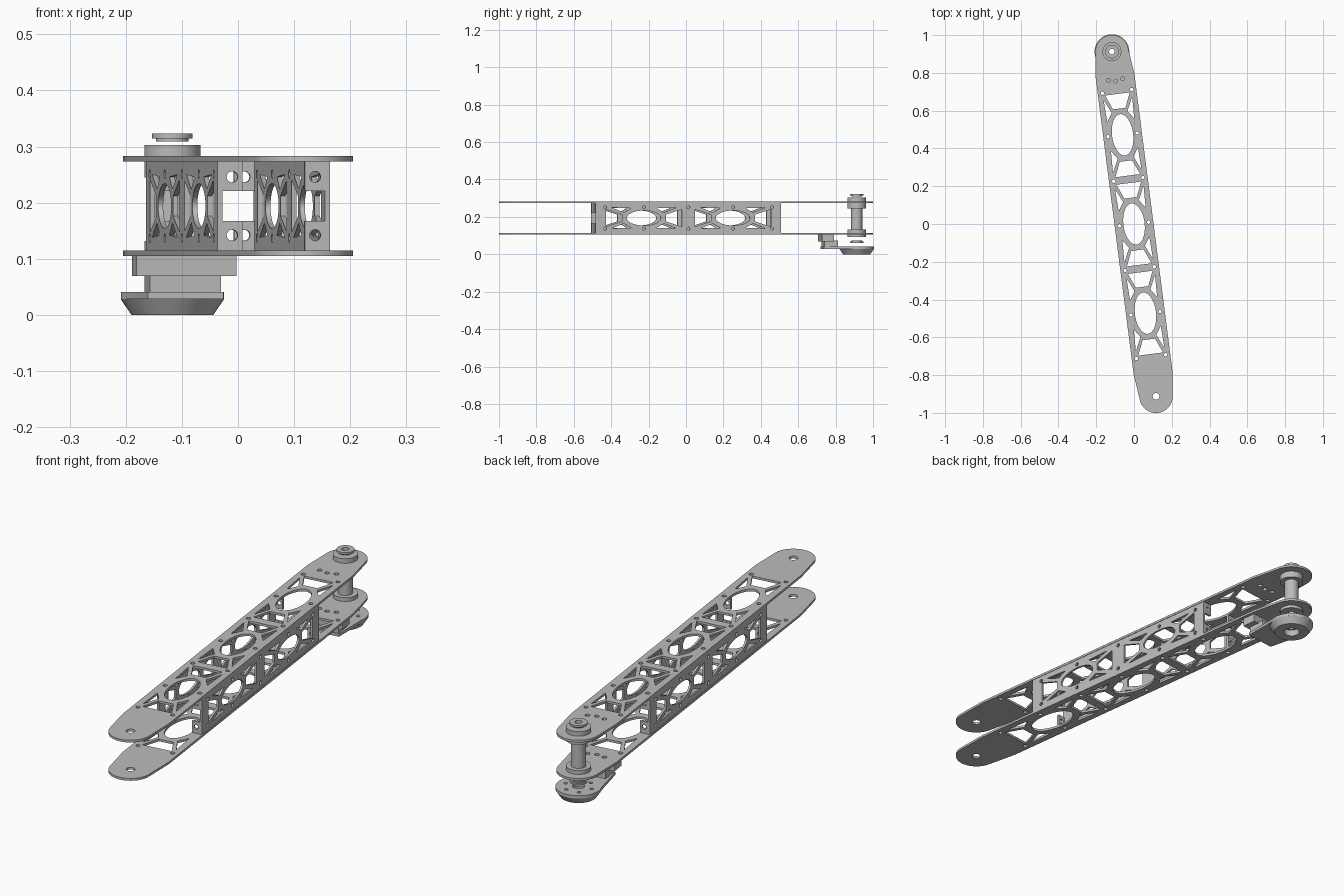
import bpy, bmesh, math
from mathutils import Matrix, Vector

cube = bpy.data.objects.get("Cube")
if cube:
    bpy.data.objects.remove(cube, do_unlink=True)

mat = bpy.data.materials.new("brushed grey")
mat.use_nodes = True
GREY = (0.5, 0.5, 0.5, 1)
mat.diffuse_color = GREY
mat.node_tree.nodes["Principled BSDF"].inputs["Base Color"].default_value = GREY

TURN = Matrix.Rotation(math.radians(7.3), 4, 'Z')   # the arm lies askew
FLAT = Matrix.Identity(4)
SIDE = Matrix(((0, 0, 1, 0), (1, 0, 0, 0), (0, 1, 0, 0), (0, 0, 0, 1)))
ACROSS = Matrix(((1, 0, 0, 0), (0, 0, -1, 0), (0, 1, 0, 0), (0, 0, 0, 1)))
PIVOT = 0.92


def finish(name, bm, matrix):
    bmesh.ops.remove_doubles(bm, verts=bm.verts, dist=1e-5)
    bmesh.ops.recalc_face_normals(bm, faces=bm.faces)
    mesh = bpy.data.meshes.new(name)
    bm.to_mesh(mesh)
    bm.free()
    mesh.materials.append(mat)
    obj = bpy.data.objects.new(name, mesh)
    bpy.context.collection.objects.link(obj)
    obj.matrix_world = TURN @ matrix
    bpy.ops.object.select_all(action='DESELECT')
    obj.select_set(True)
    bpy.context.view_layer.objects.active = obj
    bpy.ops.object.shade_smooth_by_angle(angle=math.radians(30))
    return obj


def sheet(name, loops, low, high, frame=FLAT):
    """Extruded outline; every loop after the first is a hole."""
    curve = bpy.data.curves.new(name + " outline", 'CURVE')
    curve.dimensions = '2D'
    curve.fill_mode = 'BOTH'
    curve.extrude = (high - low) / 2
    for loop in loops:
        spline = curve.splines.new('POLY')
        spline.points.add(len(loop) - 1)
        for point, (x, y) in zip(spline.points, loop):
            point.co = (x, y, 0, 1)
        spline.use_cyclic_u = True
    temp = bpy.data.objects.new("outline", curve)
    bpy.context.collection.objects.link(temp)
    graph = bpy.context.evaluated_depsgraph_get()
    mesh = bpy.data.meshes.new_from_object(temp.evaluated_get(graph))
    bm = bmesh.new()
    bm.from_mesh(mesh)
    bpy.data.objects.remove(temp)
    bpy.data.curves.remove(curve)
    bpy.data.meshes.remove(mesh)
    mid = Vector((0, 0, (low + high) / 2))
    return finish(name, bm, frame @ Matrix.Translation(mid))


def lathe(name, profile):
    """Closed radius and height profile spun about the pivot."""
    bm = bmesh.new()
    verts = [bm.verts.new((r, 0, z)) for r, z in profile]
    edges = [bm.edges.new((v, verts[i - 1])) for i, v in enumerate(verts)]
    bmesh.ops.spin(bm, geom=verts + edges, cent=(0, 0, 0), axis=(0, 0, 1),
                   angle=math.tau, steps=48)
    return finish(name, bm, Matrix.Translation((0, PIVOT, 0)))


def tube(name, inner, outer, low, high):
    return lathe(name, [(inner, low), (outer, low), (outer, high), (inner, high)])


def oval(x, y, a, b, n=40):
    return [(x + a * math.cos(math.tau * i / n), y + b * math.sin(math.tau * i / n))
            for i in range(n)]


def dot(x, y, r=0.01):
    return oval(x, y, r, r, 16)


def box(x0, x1, y0, y1):
    return [(x0, y0), (x1, y0), (x1, y1), (x0, y1)]


def truss(centre, half, oval_size, wide, narrow, tri):
    """One lattice bay along y: oval, two trapezoids, four triangles."""
    loops = [oval(0, centre, *oval_size)]
    for s in (1, -1):
        loops.append([(x, centre + s * y) for x, y in
                      ((-wide[0], wide[1]), (wide[0], wide[1]),
                       (narrow[0], narrow[1]), (-narrow[0], narrow[1]))])
        for m in (1, -1):
            loops.append([(m * x, centre + s * y) for x, y in tri])
    return loops


# Long top and bottom plates with rounded tapering ends
def cap(s):
    arc = [math.radians(5 + 170 * i / 32) for i in range(33)]
    pts = [(0.103, 0.79)] + [(0.088 * math.cos(t), PIVOT + 0.088 * math.sin(t))
                             for t in arc] + [(-0.103, 0.79)]
    return [(s * x, s * y) for x, y in pts]


plate = [cap(1) + cap(-1), dot(0, PIVOT, 0.018), dot(0, -PIVOT, 0.018)]
for bay in (-0.476, 0, 0.476):
    plate += truss(bay, 0.238, (0.056, 0.11), (0.066, 0.218), (0.033, 0.14),
                   ((0.076, 0.195), (0.042, 0.122), (0.072, 0.078)))
for m in (1, -1):
    plate += [dot(m * 0.078, y, 0.009) for y in
              (-0.708, -0.476, -0.238, 0, 0.238, 0.476, 0.708)]
plate += [dot(-0.038, 0.771), dot(0, 0.763), dot(0.038, 0.771)]
sheet("bottom_plate", plate, 0.105, 0.115)
sheet("top_plate", plate, 0.273, 0.283)

# Lattice side walls and notched end flanges
MID, TALL = 0.194, 0.079
wall = [box(-TALL, TALL, -0.5, 0.5)]
for bay in (-0.24, 0.24):
    wall += truss(bay, 0.24, (0.04, 0.092), (0.046, 0.205), (0.018, 0.118),
                  ((0.056, 0.175), (0.03, 0.108), (0.052, 0.068)))
for m in (1, -1):
    wall += [dot(m * 0.057, y, 0.008) for y in (-0.45, -0.24, 0, 0.24, 0.45)]
wall = [[(y, x + MID) for x, y in loop] for loop in wall]
for side, m in (("left", 1), ("right", -1)):
    low, high = sorted((m * 0.092, m * 0.101))
    sheet(side + "_wall", wall, low, high, SIDE)
    tab = [(0.1, MID - TALL), (0.1, MID + TALL), (0.056, MID + TALL),
           (0.056, 0.221), (0.092, 0.221), (0.092, 0.167),
           (0.056, 0.167), (0.056, MID - TALL)]
    loops = [tab, dot(0.0745, 0.246), dot(0.0745, 0.142)]
    loops = [[(m * x, z) for x, z in loop] for loop in loops]
    for end, y in (("front", 0.49), ("back", -0.5)):
        sheet(f"{side}_{end}_flange", loops, y, y + 0.01, ACROSS)

# Pivot shaft, bearings and retaining caps
BORE = 0.015
tube("pivot_shaft", BORE, 0.03, 0.12, 0.29)
tube("lower_bearing", BORE, 0.05, 0.092, 0.132)
tube("upper_bearing", BORE, 0.05, 0.245, 0.303)
lathe("top_cap", [(BORE, 0.309), (0.029, 0.309), (0.029, 0.314),
                  (0.036, 0.314), (0.036, 0.323), (BORE, 0.323)])
lathe("lower_cap", [(BORE, 0.061), (0.036, 0.061), (0.036, 0.069),
                    (0.029, 0.069), (0.029, 0.075), (BORE, 0.075)])

# Cone-edged base disc
lathe("base_disc", [(0.033, 0), (0.073, 0), (0.092, 0.028), (0.033, 0.028)])

# Lever with bolt circle, neck and clamp block
arc = [math.radians(-20 + 220 * i / 40) for i in range(41)]
lever = [[(0.092 * math.cos(t), PIVOT + 0.092 * math.sin(t)) for t in arc]
         + [(-0.068, 0.735), (0.068, 0.735)], dot(0, PIVOT, 0.025)]
for k in range(6):
    t = math.tau * k / 6
    lever.append(dot(0.058 * math.cos(t), PIVOT + 0.058 * math.sin(t), 0.008))
sheet("lever_plate", lever, 0.028, 0.041)
sheet("lever_neck", [box(-0.064, 0.064, 0.738, 0.81)], 0.035, 0.075)
sheet("clamp_block", [box(-0.09, 0.09, 0.722, 0.785)], 0.069, 0.105)
